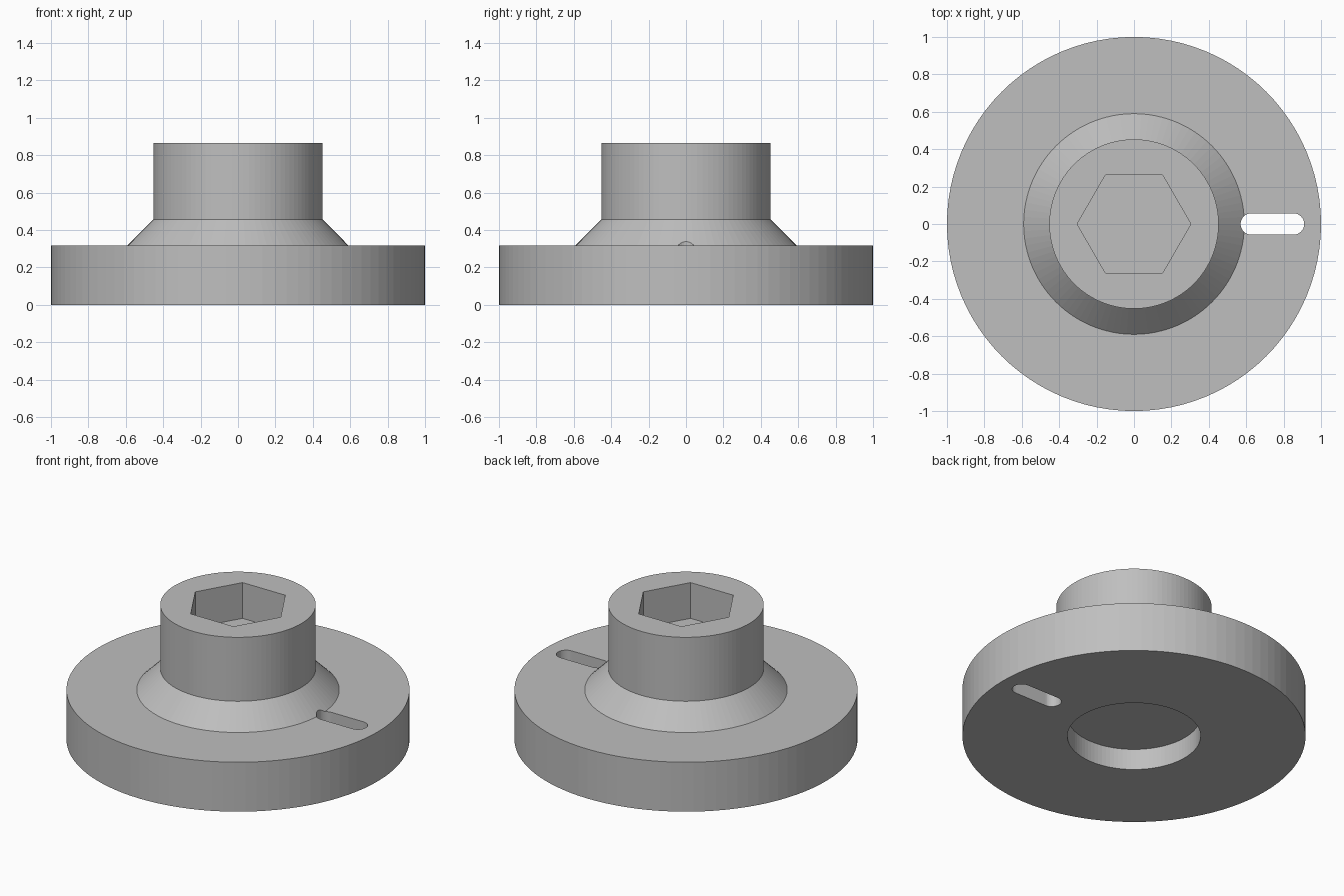
import bpy, bmesh, math
from mathutils import Matrix

cube = bpy.data.objects.get("Cube")
if cube:
    bpy.data.objects.remove(cube, do_unlink=True)

SIDES = 96
HOLE_X, HOLE_R = (0.627, 0.853), 0.057

steel = bpy.data.materials.new("grey_metal")
steel.use_nodes = True
GREY = (0.52, 0.52, 0.52, 1)
steel.diffuse_color = GREY
steel.node_tree.nodes["Principled BSDF"].inputs["Base Color"].default_value = GREY


def make_object(name, bm):
    bmesh.ops.recalc_face_normals(bm, faces=bm.faces)
    mesh = bpy.data.meshes.new(name)
    bm.to_mesh(mesh)
    bm.free()
    mesh.materials.append(steel)
    obj = bpy.data.objects.new(name, mesh)
    bpy.context.collection.objects.link(obj)
    return obj


def lathe(name, profile, sides=SIDES):
    """Closed solid of revolution from (radius, z) pairs."""
    bm = bmesh.new()
    rings = [[bm.verts.new((r * math.cos(math.tau * i / sides),
                            r * math.sin(math.tau * i / sides), z))
              for i in range(sides)] for r, z in profile]
    for low, high in zip(rings, rings[1:]):
        for i in range(sides):
            j = (i + 1) % sides
            bm.faces.new((low[i], low[j], high[j], high[i]))
    bm.faces.new(rings[0])
    bm.faces.new(rings[-1])
    return make_object(name, bm)


def slot_prism(name, side):
    """Upright prism with a rounded-end slot outline."""
    bm = bmesh.new()
    outline = []
    for centre, start in ((HOLE_X[1], -math.pi / 2), (HOLE_X[0], math.pi / 2)):
        for i in range(17):
            a = start + math.pi * i / 16
            outline.append(bm.verts.new((centre + HOLE_R * math.cos(a),
                                         HOLE_R * math.sin(a), -0.1)))
    face = bm.faces.new(outline)
    top = bmesh.ops.extrude_face_region(bm, geom=[face])["geom"]
    bmesh.ops.translate(bm, vec=(0, 0, 0.7),
                        verts=[v for v in top if isinstance(v, bmesh.types.BMVert)])
    if side < 0:
        bm.transform(Matrix.Rotation(math.pi, 4, "Z"))
    return make_object(name, bm)


# Flange, sloped shoulder and hub as one turned body
body = lathe("flanged_hub", [(1, 0), (1, 0.318), (0.59, 0.318),
                             (0.453, 0.455), (0.453, 0.866)])

# Hex socket, underside recess and the two through slots
cutters = [
    lathe("hex_socket_cutter", [(0.304, 0.636), (0.304, 1)], 6),
    lathe("recess_cutter", [(0.388, -0.1), (0.388, 0.135)]),
    slot_prism("left_slot_cutter", 1),
    slot_prism("right_slot_cutter", -1),
]
for cutter in cutters:
    cutter.hide_render = True
    mod = body.modifiers.new(cutter.name, "BOOLEAN")
    mod.operation = "DIFFERENCE"
    mod.solver = "EXACT"
    mod.object = cutter

# Bake the cuts, then remove the cutters
bpy.context.view_layer.objects.active = body
body.select_set(True)
for cutter in cutters:
    bpy.ops.object.modifier_apply(modifier=cutter.name)
    bpy.data.objects.remove(cutter, do_unlink=True)
